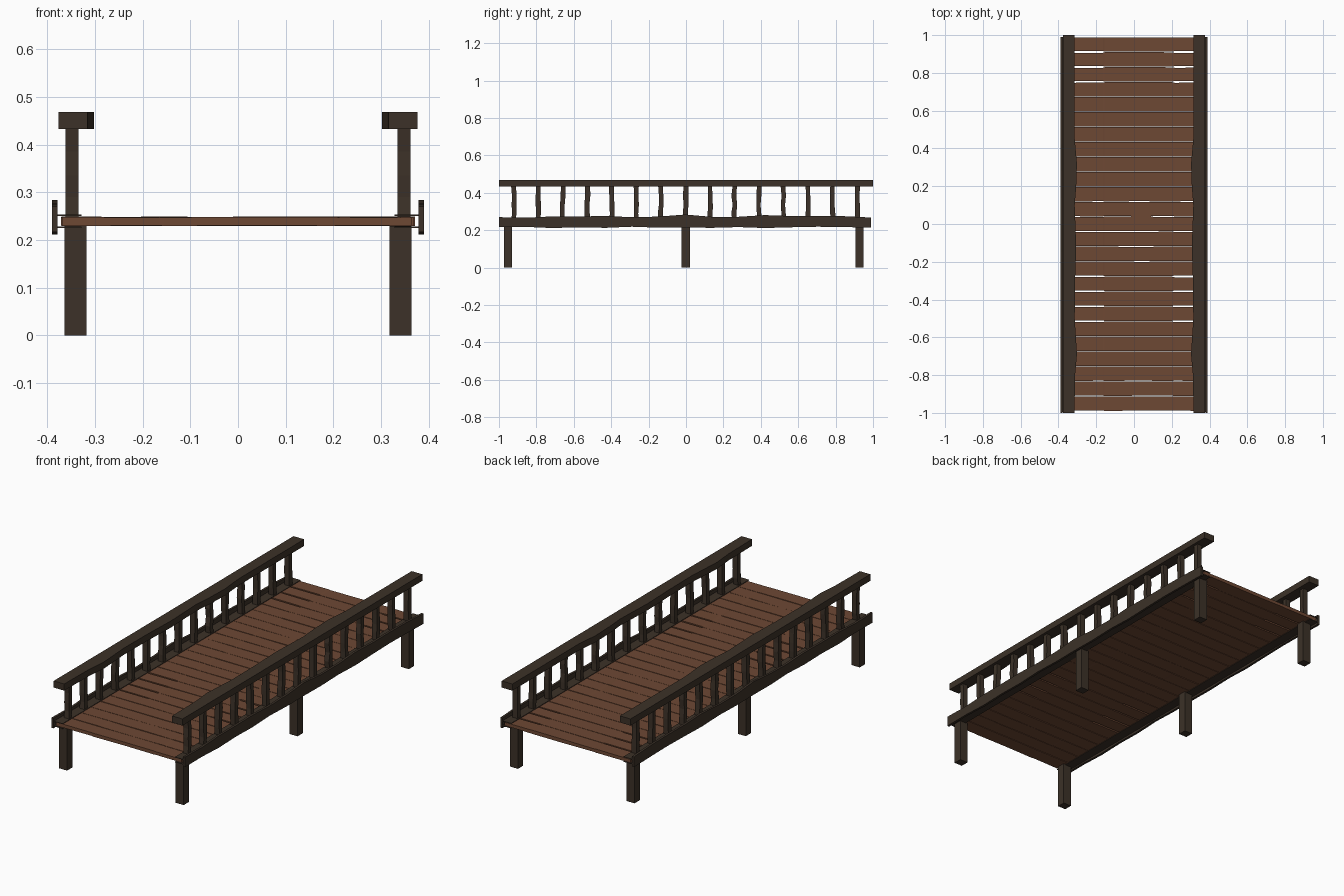
import bpy, random

if "Cube" in bpy.data.objects:
    bpy.data.objects.remove(bpy.data.objects["Cube"])
random.seed(4)


def material(name, rgb):
    m = bpy.data.materials.new(name)
    m.diffuse_color = (*rgb, 1)
    m.use_nodes = True
    m.node_tree.nodes["Principled BSDF"].inputs["Base Color"].default_value = m.diffuse_color
    return m


DARK = material("dark_wood", (0.045, 0.031, 0.021))
BROWN = material("brown_wood", (0.155, 0.065, 0.034))


def loft(name, rings, mat):
    """Closed solid through a row of four-cornered rings."""
    verts = [p for r in rings for p in r]
    n = len(rings)
    faces = [(0, 1, 2, 3), tuple(4 * n - 1 - i for i in range(4))]
    for k in range(n - 1):
        for i in range(4):
            j = (i + 1) % 4
            faces.append((4 * k + j, 4 * k + i, 4 * k + 4 + i, 4 * k + 4 + j))
    me = bpy.data.meshes.new(name)
    me.from_pydata(verts, [], faces)
    me.materials.append(mat)
    ob = bpy.data.objects.new(name, me)
    bpy.context.collection.objects.link(ob)
    # consistent outward normals
    import bmesh
    bm = bmesh.new()
    bm.from_mesh(me)
    bmesh.ops.recalc_face_normals(bm, faces=bm.faces)
    bm.to_mesh(me)
    bm.free()
    return ob


def ring_y(y, x0, x1, z0, z1):
    return [(x0, y, z0), (x1, y, z0), (x1, y, z1), (x0, y, z1)]


def ring_z(z, x0, x1, y0, y1):
    return [(x0, y0, z), (x1, y0, z), (x1, y1, z), (x0, y1, z)]


def ring_x(x, y0, y1, z0, z1):
    return [(x, y0, z0), (x, y1, z0), (x, y1, z1), (x, y0, z1)]


def mirror(ob):
    m = ob.modifiers.new("mirror", "MIRROR")
    m.use_axis[0] = True


def jit(a):
    return random.uniform(-a, a)


# deck planks with slightly uneven edges and open gaps near some ends
PITCH = 1.98 / 25
open_gaps = {2, 3, 4, 6, 7, 8, 9, 22, 23}
open_gaps = {6, 7, 8, 9, 22, 23, 24}
for i in range(25):
    a, b = -0.99 + i * PITCH, -0.99 + (i + 1) * PITCH
    rings = []
    dx0, dx1 = jit(0.004), jit(0.004)
    for x, end in ((-0.367 + dx0, 1), (-0.165, 1), (-0.155, 0), (0.03, 0),
                   (0.2, 0), (0.215, 1), (0.367 + dx1, 1)):
        lo = 0.004 if end and i in open_gaps else 0.001
        hi = 0.004 if end and i + 1 in open_gaps else 0.001
        rings.append(ring_x(x, a + lo + abs(jit(0.001)), b - hi - abs(jit(0.001)),
                            0.230 + jit(0.001), 0.248 + jit(0.001)))
    loft("deck_plank", rings, BROWN)

# square legs
for y in (-0.951, -0.001, 0.927):
    mirror(loft("leg", [ring_z(z, 0.317, 0.364, y - 0.022, y + 0.022)
                        for z in (0, 0.229)], DARK))

# wavy side board along the deck edge
tops = (.270, .267, .274, .274, .276, .270, .273, .284, .272, .272, .281, .276, .277, .275, .268)
bots = (.217, .218, .212, .216, .213, .219, .214, .215, .213, .217, .212, .216, .219, .217, .214)
mirror(loft("side_board", [ring_y(-1 + 1.99 * k / 14, 0.378, 0.390, b, t)
                           for k, (b, t) in enumerate(zip(bots, tops))], DARK))

# thin flat strips above and below the plank ends
for z in (0.2255, 0.2500):
    mirror(loft("edge_strip", [ring_y(y, 0.328, 0.386, z, z + 0.003)
                               for y in (-0.995, 0.99)], DARK))

# balusters, a little crooked
for i in range(15):
    y = -0.921 + i * 0.1311
    rings = []
    for z in (0.248, 0.29, 0.335, 0.385, 0.436):
        d, w = jit(0.003), 0.0125 + jit(0.0015)
        rings.append(ring_z(z, 0.334, 0.362, y + d - w, y + d + w))
    mirror(loft("baluster", rings, DARK))

# handrail with an uneven inner edge
inner = ((-1, .315), (-.8, .312), (-.69, .302), (-.5, .314), (-.3, .312), (-.12, .306),
         (.1, .314), (.2, .306), (.32, .302), (.45, .314), (1, .314))
mirror(loft("handrail", [ring_y(y, x, 0.376, 0.433, 0.468) for y, x in inner], DARK))
